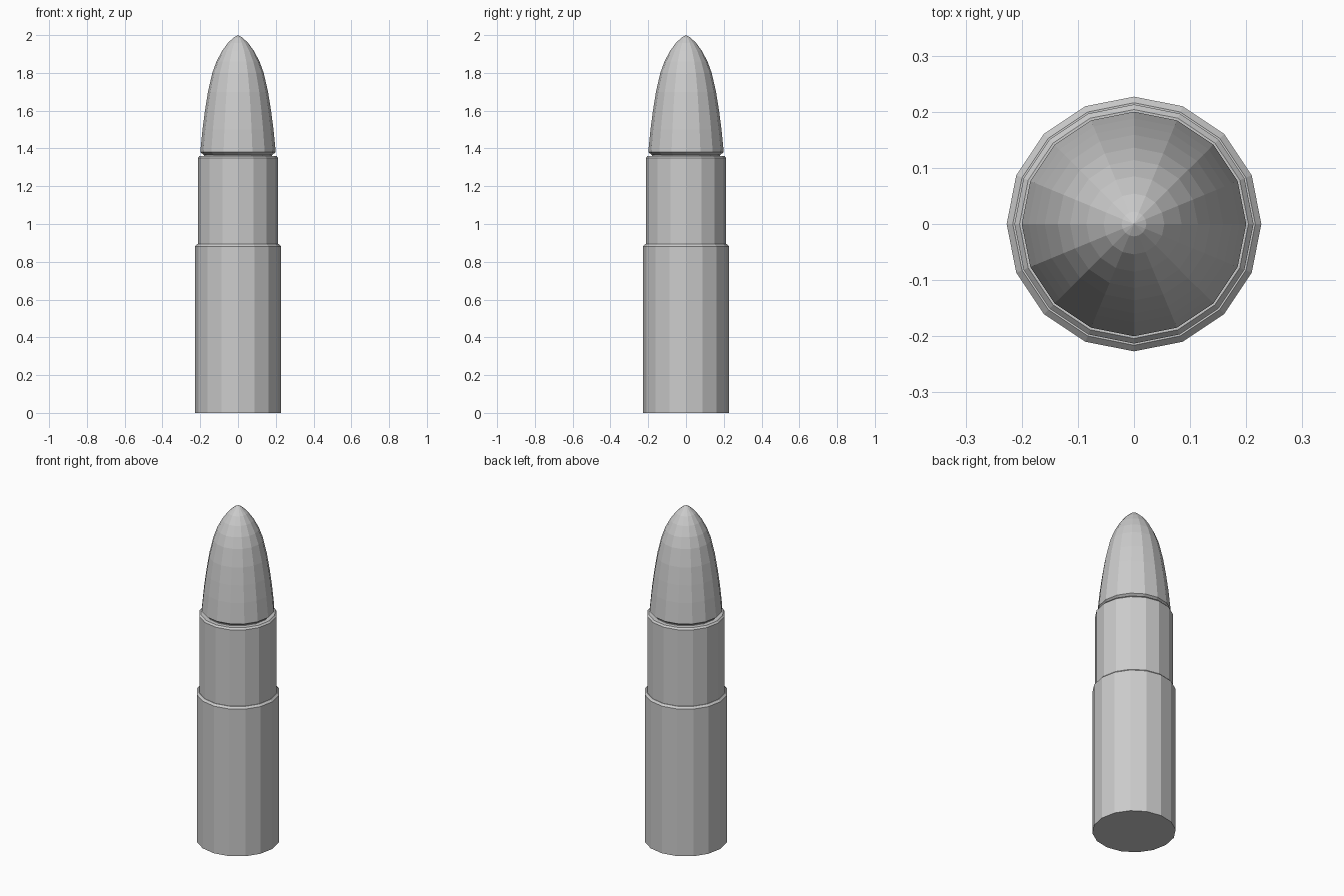
import bpy
import bmesh
from math import cos, sin, tau

cube = bpy.data.objects.get("Cube")
if cube:
    bpy.data.objects.remove(cube, do_unlink=True)

SIDES = 16

grey = bpy.data.materials.new("plain grey")
grey.use_nodes = True
colour = (0.6, 0.6, 0.6, 1)
grey.diffuse_color = colour
grey.node_tree.nodes["Principled BSDF"].inputs["Base Color"].default_value = colour


def lathe(name, profile):
    """Turn a list of (radius, height) points into a closed, faceted solid."""
    bm = bmesh.new()
    rings = []
    for radius, z in profile:
        if radius == 0:
            rings.append([bm.verts.new((0, 0, z))] * SIDES)
        else:
            rings.append([bm.verts.new((radius * cos(tau * i / SIDES),
                                        radius * sin(tau * i / SIDES), z))
                          for i in range(SIDES)])
    for low, high in zip(rings, rings[1:]):
        for i in range(SIDES):
            j = (i + 1) % SIDES
            corners = dict.fromkeys((low[i], low[j], high[j], high[i]))
            bm.faces.new(list(corners))
    # Flat end caps
    if profile[0][0] > 0:
        bm.faces.new(rings[0][::-1])
    if profile[-1][0] > 0:
        bm.faces.new(rings[-1])
    bmesh.ops.recalc_face_normals(bm, faces=bm.faces)
    mesh = bpy.data.meshes.new(name)
    bm.to_mesh(mesh)
    bm.free()
    mesh.materials.append(grey)
    obj = bpy.data.objects.new(name, mesh)
    bpy.context.collection.objects.link(obj)
    return obj


# Wide lower case and narrower upper case with chamfered rims
lathe("lower_case", [(0.227, 0), (0.227, 0.882), (0.216, 0.893)])
lathe("upper_case", [(0.213, 0.89), (0.213, 1.35), (0.204, 1.36)])

# Recessed neck between case and tip
lathe("neck", [(0.18, 1.358), (0.18, 1.374)])

# Pointed tip with an undercut lower edge
lathe("pointed_tip", [(0.18, 1.365), (0.2, 1.38), (0.196, 1.42), (0.188, 1.5),
                      (0.175, 1.6), (0.159, 1.7), (0.136, 1.8), (0.114, 1.86),
                      (0.085, 1.915), (0.054, 1.958), (0.022, 1.988), (0, 2)])
